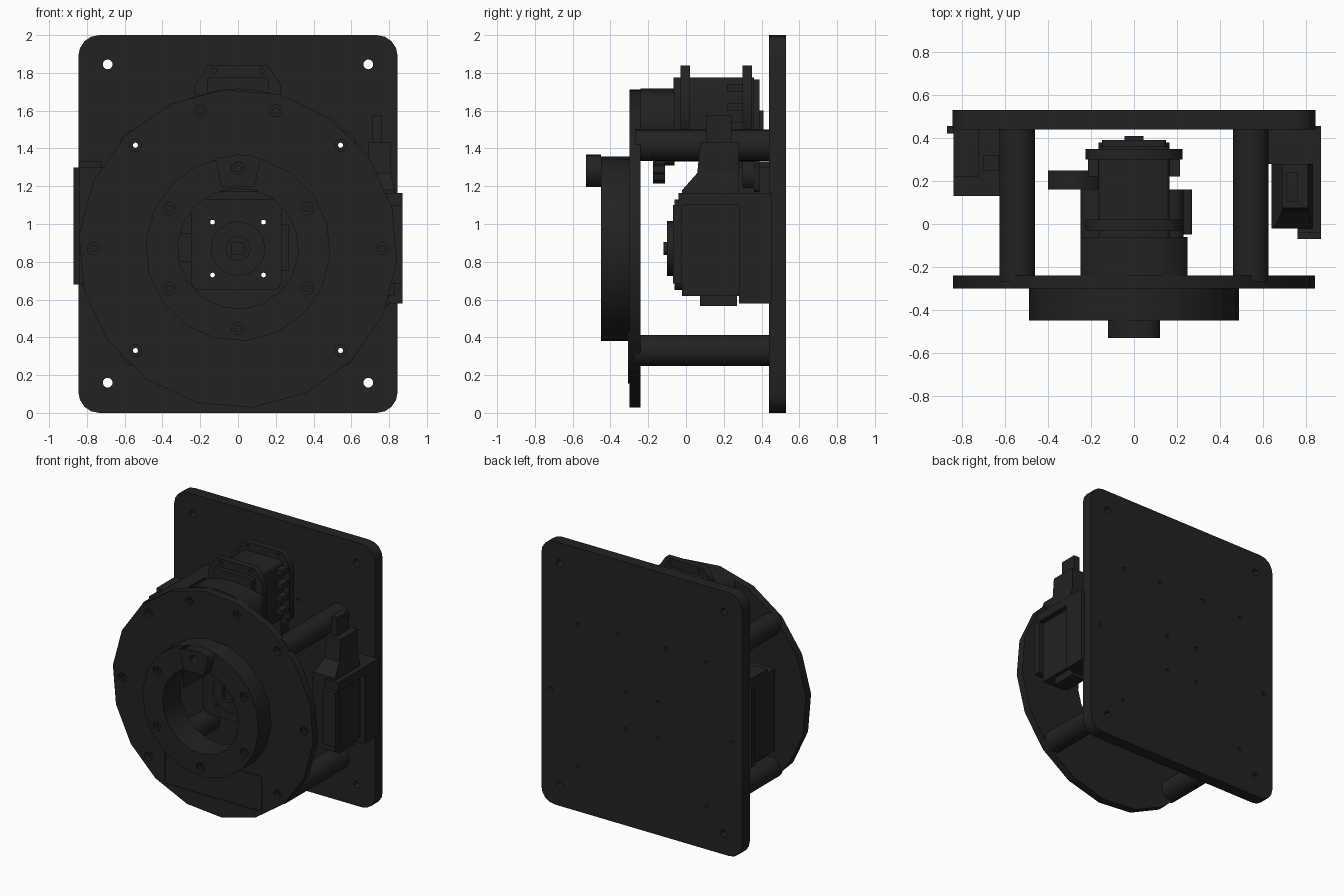
import bpy, bmesh, math

if "Cube" in bpy.data.objects:
    bpy.data.objects.remove(bpy.data.objects["Cube"])

mat = bpy.data.materials.new("charcoal")
mat.diffuse_color = (0.016, 0.016, 0.016, 1)
mat.use_nodes = True
mat.node_tree.nodes["Principled BSDF"].inputs["Base Color"].default_value = mat.diffuse_color
ZC = 0.87  # height of the main axis


def finish(name, me):
    bm = bmesh.new()
    bm.from_mesh(me)
    bmesh.ops.remove_doubles(bm, verts=bm.verts, dist=1e-5)
    bmesh.ops.recalc_face_normals(bm, faces=bm.faces)
    bm.to_mesh(me)
    bm.free()
    me.materials.clear()
    me.materials.append(mat)
    ob = bpy.data.objects.new(name, me)
    bpy.context.collection.objects.link(ob)
    return ob


def circle(x, z, r, n=12, start=0.0):
    return [(x + r * math.cos(math.radians(start) + math.tau * i / n),
             z + r * math.sin(math.radians(start) + math.tau * i / n)) for i in range(n)]


def rect(x0, x1, z0, z1, r=0.0, n=4):
    if r == 0:
        return [(x0, z0), (x1, z0), (x1, z1), (x0, z1)]
    pts = []
    for cx, cz, a in ((x1 - r, z1 - r, 0), (x0 + r, z1 - r, 90), (x0 + r, z0 + r, 180), (x1 - r, z0 + r, 270)):
        for i in range(n + 1):
            t = math.radians(a + 90 * i / n)
            pts.append((cx + r * math.cos(t), cz + r * math.sin(t)))
    return pts


def plate(name, y0, y1, outline, holes=(), smooth=False):
    """Extrude a front-view outline (with holes) along y."""
    cu = bpy.data.curves.new(name, 'CURVE')
    cu.dimensions = '2D'
    cu.fill_mode = 'BOTH'
    cu.extrude = (y1 - y0) / 2
    for loop in [outline, *holes]:
        sp = cu.splines.new('POLY')
        sp.points.add(len(loop) - 1)
        for p, (x, z) in zip(sp.points, loop):
            p.co = (x, z, 0, 1)
        sp.use_cyclic_u = True
    tmp = bpy.data.objects.new(name + "_curve", cu)
    bpy.context.collection.objects.link(tmp)
    dg = bpy.context.evaluated_depsgraph_get()
    me = bpy.data.meshes.new_from_object(tmp.evaluated_get(dg))
    bpy.data.objects.remove(tmp)
    for v in me.vertices:
        x, z, d = v.co
        v.co = (x, (y0 + y1) / 2 - d, z)
    ob = finish(name, me)
    if smooth:
        bpy.ops.object.select_all(action='DESELECT')
        ob.select_set(True)
        bpy.context.view_layer.objects.active = ob
        bpy.ops.object.shade_smooth_by_angle(angle=math.radians(35))
    return ob


def loft(name, sections):
    """Stack of rectangles (x0, x1, y0, y1, z)."""
    bm = bmesh.new()
    rings = [[bm.verts.new((x, y, z)) for x, y in ((a, c), (b, c), (b, d), (a, d))]
             for a, b, c, d, z in sections]
    for lo, hi in zip(rings, rings[1:]):
        for i in range(4):
            j = (i + 1) % 4
            bm.faces.new((lo[i], lo[j], hi[j], hi[i]))
    bm.faces.new(rings[0][::-1])
    bm.faces.new(rings[-1])
    me = bpy.data.meshes.new(name)
    bm.to_mesh(me)
    bm.free()
    return finish(name, me)


def box(name, x0, x1, y0, y1, z0, z1):
    return loft(name, [(x0, x1, y0, y1, z0), (x0, x1, y0, y1, z1)])


posts = [(sx * 0.543, z) for sx in (-1, 1) for z in (0.33, 1.417)]
ring_screws = circle(0, ZC, 0.423, 6, 90)
disc_screws = [(-0.765, ZC), (0.765, ZC), (-0.2, 1.6), (0.2, 1.6)]
motor_holes = [(sx * 0.135, ZC + sz * 0.14) for sx in (-1, 1) for sz in (-1, 1)]

# Back plate with corner holes and small fixing holes
holes = [circle(sx * 0.69, z, 0.026, 16) for sx in (-1, 1) for z in (0.16, 1.845)]
holes += [circle(x, z, 0.014, 8) for x, z in
          posts + motor_holes + [(-0.765, ZC), (0.765, ZC), (-0.2, 1.43), (0.2, 1.43)]]
plate("back_plate", 0.44, 0.53, rect(-0.845, 0.845, 0, 2, 0.11), holes)

# Front disc with recessed screws
plate("front_disc", -0.30, -0.24, circle(0, ZC, 0.845, 18, -85),
      [circle(0, ZC, 0.32, 18, -85)] + [circle(x, z, 0.032) for x, z in posts + disc_screws])
for x, z in disc_screws:
    plate("disc_screw", -0.28, -0.24, circle(x, z, 0.032), [circle(x, z, 0.017, 6)])
    plate("disc_screw_core", -0.26, -0.24, circle(x, z, 0.017, 6))

# Four standoffs with a bore
for x, z in posts:
    plate("standoff", -0.27, 0.44, circle(x, z, 0.083, 24), [circle(x, z, 0.014, 8)], True)

# Raised mounting ring and its screws
plate("mounting_ring", -0.45, -0.30, circle(0, ZC, 0.49, 18, -85),
      [circle(0, ZC, 0.32, 18, -85)] + [circle(x, z, 0.034) for x, z in ring_screws])
for x, z in ring_screws:
    plate("ring_screw", -0.43, -0.30, circle(x, z, 0.034), [circle(x, z, 0.018, 6)])
    plate("ring_screw_core", -0.41, -0.30, circle(x, z, 0.018, 6))

# Locating key on top of the ring
plate("ring_key", -0.53, -0.45,
      [(-0.085, 1.195), (0.085, 1.195), (0.122, 1.345), (0.06, 1.363), (0, 1.368), (-0.122, 1.345)],
      [circle(0, 1.295, 0.034)])

# Blank panel frame below the ring
plate("panel_frame", -0.306, -0.30, rect(-0.41, 0.41, 0.155, 0.43), [rect(-0.4, 0.4, 0.165, 0.42)])

# Centre drive unit facing the ring opening
bores = [circle(x, z, 0.013, 8) for x, z in motor_holes]
plate("drive_front", -0.06, 0.16, rect(-0.25, 0.23, 0.65, 1.13, 0.04, 2), bores)
plate("drive_rear", 0.16, 0.38, rect(-0.165, 0.165, 0.67, 1.12), bores)
plate("drive_side_lug", -0.05, 0.16, rect(0.23, 0.27, 0.75, 1.0))
plate("drive_connector", 0.16, 0.25, rect(-0.40, -0.165, 0.80, 0.95))
plate("drive_hub", -0.10, -0.06, circle(0, ZC, 0.145, 16), [circle(0, ZC, 0.065, 10)])
plate("drive_shaft", -0.12, -0.06, rect(-0.035, 0.035, ZC - 0.035, ZC + 0.035))

# Upper servo: mount, body, ears and back cap
plate("servo_mount", -0.24, -0.06,
      [(-0.25, 1.40), (0.25, 1.40), (0.25, 1.67), (0.12, 1.705), (0, 1.717), (-0.12, 1.705), (-0.25, 1.67)])
plate("servo_body", -0.065, 0.36, rect(-0.165, 0.165, 1.33, 1.775, 0.02, 2))
plate("servo_cap", 0.36, 0.39, rect(-0.15, 0.15, 1.17, 1.765, 0.02, 2))
plate("servo_lower_frame", 0.30, 0.36, rect(-0.15, 0.15, 1.19, 1.33))
box("servo_rear_boss", -0.045, 0.045, 0.39, 0.41, 1.45, 1.60)
for y in (-0.03, 0.30):
    plate("servo_ear", y, y + 0.05,
          [(-0.225, 1.34), (0.225, 1.34), (0.225, 1.74), (0.16, 1.838), (-0.16, 1.838), (-0.225, 1.74)],
          [circle(sx * 0.125, 1.81, 0.013, 8) for sx in (-1, 1)])
for z in (1.42, 1.52, 1.62, 1.72):
    for sx in (-1, 1):
        box("servo_rib", sx * 0.19 - 0.025, sx * 0.19 + 0.025, 0.22, 0.30, z - 0.02, z + 0.02)

# Pinion under the servo mount
teeth = [(r * math.cos(math.tau * i / 48), 1.32 + r * math.sin(math.tau * i / 48))
         for i in range(48) for r in [0.105 if i % 4 < 2 else 0.085]]
plate("pinion", -0.175, -0.11, teeth)
plate("pinion_shaft", -0.11, -0.06, circle(0, 1.36, 0.05))

# Left side switch box and its outer flange
box("left_box", -0.84, -0.55, 0.13, 0.44, 0.68, 1.30)
box("left_box_top", -0.84, -0.72, 0.22, 0.44, 1.30, 1.33)
box("left_box_flange", -0.87, -0.84, 0.42, 0.455, 0.68, 1.30)
box("left_box_tab", -0.70, -0.63, 0.25, 0.32, 1.30, 1.315)

# Right side socket housing, open towards the outside
box("socket_back", 0.62, 0.87, 0.28, 0.455, 0.58, 1.165)
box("socket_top", 0.76, 0.87, -0.04, 0.28, 1.10, 1.165)
box("socket_lip", 0.76, 0.87, -0.07, -0.02, 0.685, 1.10)

# Plug with tapering neck and cable stub
loft("plug", [(0.64, 0.83, -0.02, 0.28, 0.62), (0.64, 0.83, -0.02, 0.28, 1.15),
              (0.65, 0.83, -0.02, 0.28, 1.18), (0.69, 0.81, 0.06, 0.28, 1.27),
              (0.69, 0.81, 0.075, 0.28, 1.435)])
box("plug_cable", 0.71, 0.76, 0.105, 0.24, 1.435, 1.575)
box("plug_foot", 0.68, 0.80, 0.075, 0.27, 0.565, 0.62)
